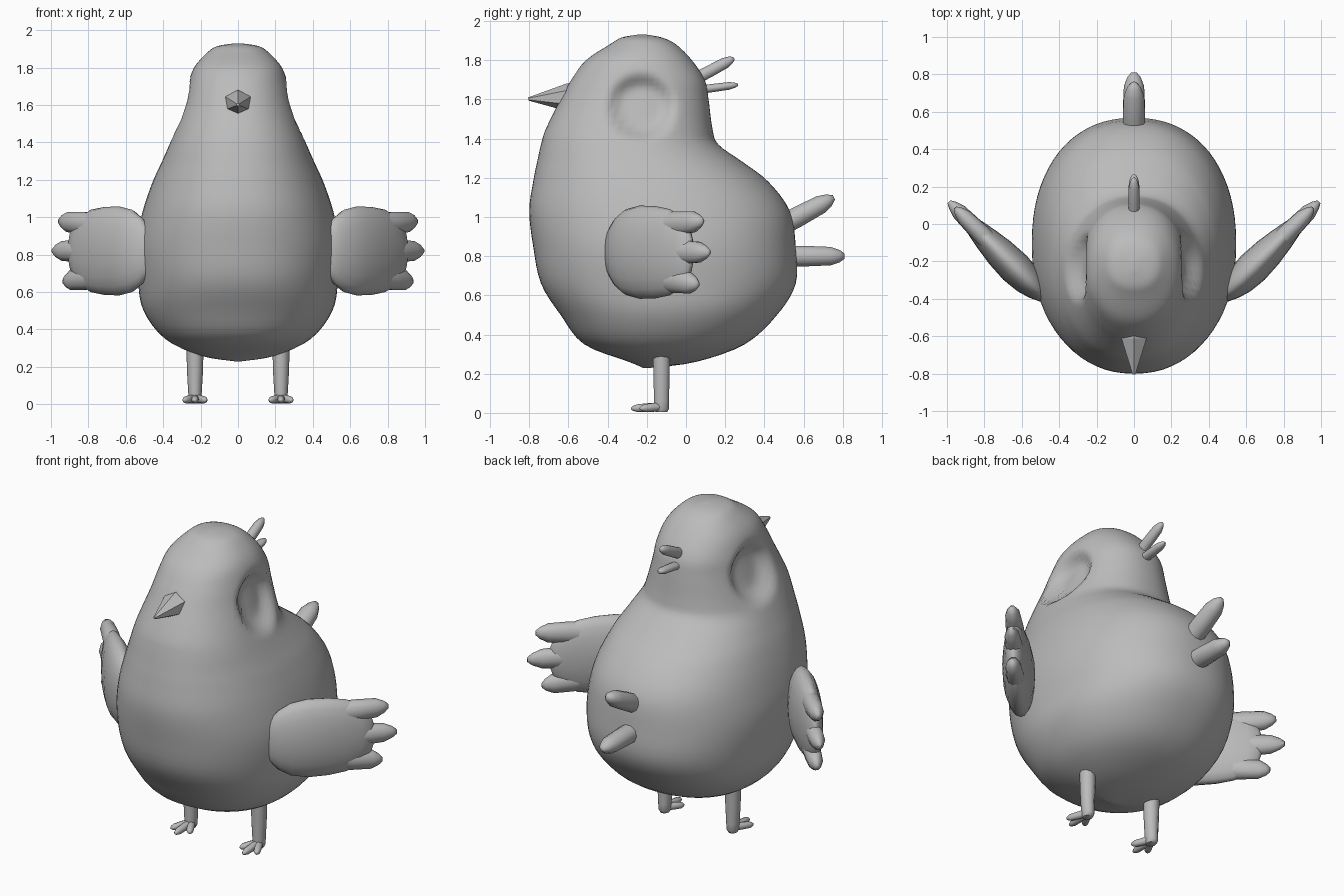
import bpy, bmesh, math
from mathutils import Vector

cube = bpy.data.objects.get("Cube")
if cube:
    bpy.data.objects.remove(cube, do_unlink=True)

grey = bpy.data.materials.new("plain_grey")
grey.use_nodes = True
grey.diffuse_color = (0.5, 0.5, 0.5, 1)
grey.node_tree.nodes["Principled BSDF"].inputs["Base Color"].default_value = (0.5, 0.5, 0.5, 1)


def loft(name, rings, angle=50):
    """Skin a list of equal point rings and cap both ends."""
    bm = bmesh.new()
    loops = [[bm.verts.new(p) for p in ring] for ring in rings]
    n = len(loops[0])
    for a, b in zip(loops, loops[1:]):
        for i in range(n):
            j = (i + 1) % n
            bm.faces.new((a[i], a[j], b[j], b[i]))
    bm.faces.new(loops[0][::-1])
    bm.faces.new(loops[-1])
    bmesh.ops.recalc_face_normals(bm, faces=bm.faces)
    mesh = bpy.data.meshes.new(name)
    bm.to_mesh(mesh)
    bm.free()
    mesh.materials.append(grey)
    ob = bpy.data.objects.new(name, mesh)
    bpy.context.collection.objects.link(ob)
    bpy.ops.object.select_all(action='DESELECT')
    ob.select_set(True)
    bpy.context.view_layer.objects.active = ob
    if angle:
        bpy.ops.object.shade_smooth_by_angle(angle=math.radians(angle))
    return ob


def tube(name, stations, sides=10, ref=(0, 0, 1), angle=60):
    """Stations are (point, sideways radius, upward radius)."""
    pts = [Vector(s[0]) for s in stations]
    rings = []
    for k, (p, rs, ru) in enumerate(stations):
        d = (pts[min(k + 1, len(pts) - 1)] - pts[max(k - 1, 0)]).normalized()
        side = d.cross(Vector(ref)).normalized()
        up = side.cross(d)
        rings.append([pts[k] + side * rs * math.cos(t) + up * ru * math.sin(t)
                      for t in (math.tau * i / sides for i in range(sides))])
    return loft(name, rings, angle)


def feather(name, a, b, rs, ru, taper=0.75, sides=10):
    """Rounded finger from a to b."""
    a, b = Vector(a), Vector(b)
    shape = [(0, 1), (0.45, 1), (0.8, (1 + taper) / 2), (0.93, taper * 0.75), (1, taper * 0.3)]
    return tube(name, [(a.lerp(b, t), rs * f, ru * f) for t, f in shape], sides)


def catmull(rows, steps):
    out = []
    for i in range(len(rows) - 1):
        p = [rows[max(i - 1, 0)], rows[i], rows[i + 1], rows[min(i + 2, len(rows) - 1)]]
        for s in range(steps):
            t = s / steps
            out.append([0.5 * (2 * b + (c - a) * t + (2 * a - 5 * b + 4 * c - d) * t * t
                               + (3 * b - a - 3 * c + d) * t ** 3) for a, b, c, d in zip(*p)])
    return out + [list(rows[-1])]


# Body and head: height, front, back, half width
rows = [(0.23, -0.22, -0.18, 0.02), (0.26, -0.29, 0.05, 0.20), (0.35, -0.52, 0.30, 0.39),
        (0.50, -0.64, 0.465, 0.505), (0.66, -0.74, 0.56, 0.535), (0.85, -0.78, 0.56, 0.545),
        (1.03, -0.80, 0.53, 0.51), (1.18, -0.78, 0.42, 0.46), (1.28, -0.76, 0.29, 0.415),
        (1.37, -0.74, 0.165, 0.375), (1.45, -0.715, 0.135, 0.345), (1.60, -0.64, 0.115, 0.295),
        (1.70, -0.585, 0.095, 0.27), (1.80, -0.51, 0.03, 0.235), (1.88, -0.39, -0.05, 0.165),
        (1.915, -0.33, -0.12, 0.11), (1.93, -0.25, -0.20, 0.015)]
rings = []
for z, yf, yb, w in catmull(rows, 4):
    ring = []
    for i in range(72):
        t = math.tau * i / 72
        c, s = math.cos(t), math.sin(t)
        x = w * math.copysign(abs(c) ** 0.9, c)
        y = (yf + yb) / 2 + (yb - yf) / 2 * math.copysign(abs(s) ** 0.9, s)
        # Press in the eye sockets
        d = math.hypot(y + 0.23, z - 1.56) / 0.19
        if d < 1:
            k = min(1, (1 - d) / 0.5)
            x -= math.copysign(0.065 * k * k * (3 - 2 * k), x)
        ring.append((x, y, z))
    rings.append(ring)
loft("body", rings, 60)

# Beak: faceted six-sided cone
tube("beak", [((0, -0.57, 1.61), 0.072, 0.082), ((0, -0.61, 1.61), 0.07, 0.078),
              ((0, -0.805, 1.602), 0.008, 0.008)], 6, ref=(1, 0, 0), angle=0)

# Head crest and tail feathers
feather("crest_upper", (0, 0.02, 1.69), (0, 0.245, 1.81), 0.03, 0.032, 0.85)
feather("crest_lower", (0, 0.04, 1.645), (0, 0.265, 1.675), 0.03, 0.022, 0.85)
feather("tail_upper", (0, 0.42, 0.92), (0, 0.755, 1.10), 0.06, 0.055, 0.8)
feather("tail_lower", (0, 0.45, 0.80), (0, 0.81, 0.80), 0.06, 0.055, 0.8)

for side, sx in (("left", 1), ("right", -1)):
    def wing_point(t, z):
        return (sx * (0.50 + 0.48 * t), -0.37 + 0.48 * t, z)

    # Wing: position along span, half thickness, half height
    palm = [(-0.07, 0.01, 0.05), (-0.04, 0.035, 0.12), (0.04, 0.06, 0.18), (0.14, 0.08, 0.22),
            (0.28, 0.09, 0.238), (0.45, 0.083, 0.235), (0.6, 0.068, 0.22), (0.72, 0.052, 0.18),
            (0.80, 0.035, 0.12), (0.84, 0.01, 0.04)]
    tube(side + "_wing", [(wing_point(t, 0.82), a, b) for t, a, b in palm], 20)
    for label, z0, z1, end in (("upper", 0.955, 0.98, 0.95), ("middle", 0.82, 0.82, 1.02),
                               ("lower", 0.69, 0.655, 0.90)):
        feather(f"{side}_wing_{label}_feather", wing_point(0.45, z0), wing_point(end, z1),
                0.05, 0.065, 0.7)

    # Leg and toes
    x = sx * 0.23
    tube(side + "_leg", [((x, -0.125, 0.32), 0.046, 0.046), ((x, -0.125, 0.18), 0.043, 0.043),
                         ((x, -0.125, 0.06), 0.036, 0.04), ((x, -0.125, 0.02), 0.034, 0.04),
                         ((x, -0.125, 0.004), 0.026, 0.03)], 10, ref=(0, 1, 0))
    for label, tx, ty in (("inner", -0.06, -0.225), ("middle", 0, -0.28), ("outer", 0.06, -0.235)):
        feather(f"{side}_{label}_toe", (x, -0.12, 0.032), (x + sx * tx, ty, 0.022),
                0.022, 0.022, 0.8, 8)
